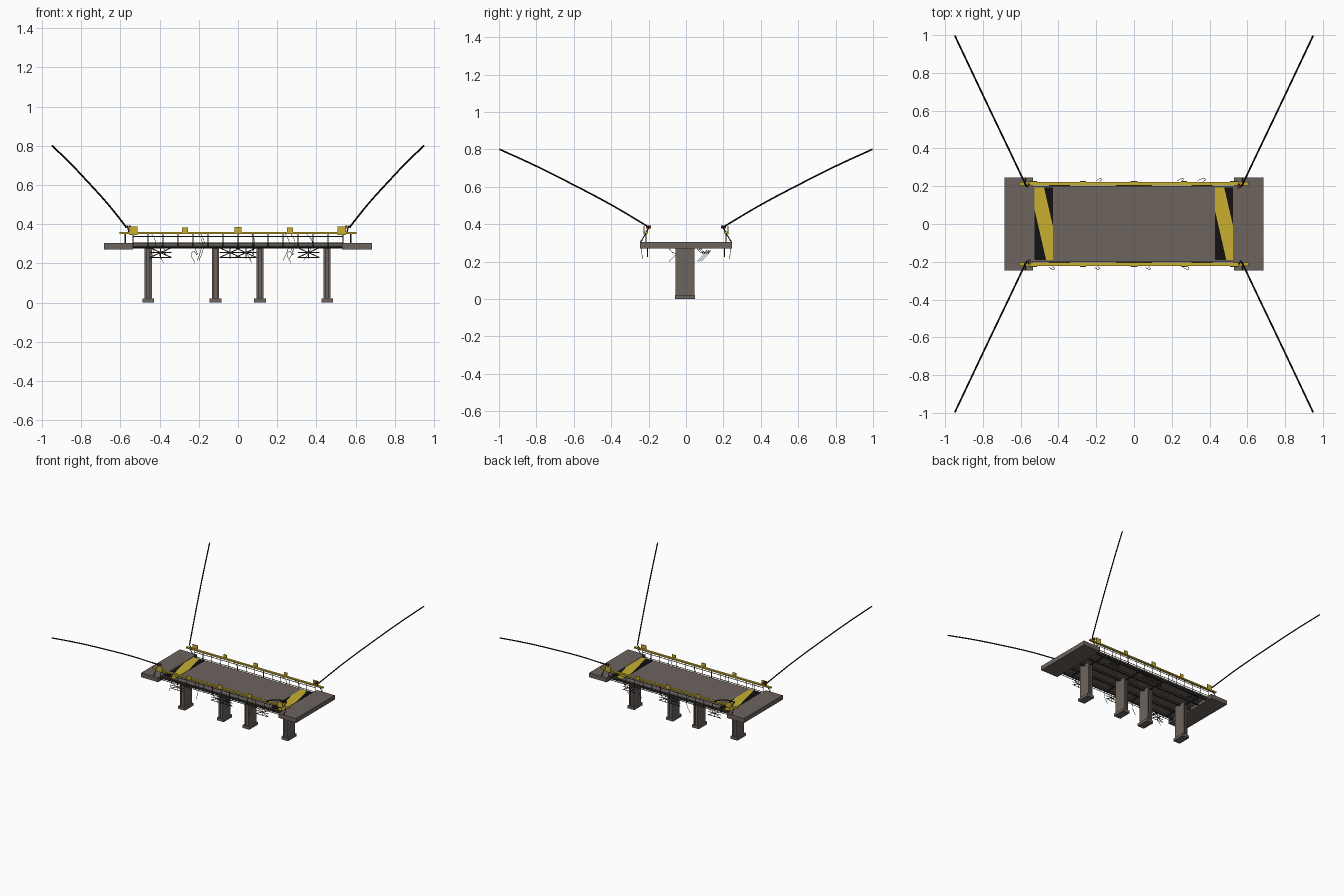
import bpy, bmesh, random
from mathutils import Vector

if "Cube" in bpy.data.objects:
    bpy.data.objects.remove(bpy.data.objects["Cube"])

random.seed(4)


def mat(name, rgb):
    m = bpy.data.materials.new(name)
    m.diffuse_color = (*rgb, 1)
    m.use_nodes = True
    m.node_tree.nodes["Principled BSDF"].inputs["Base Color"].default_value = m.diffuse_color
    return m


CONCRETE = mat("warm grey concrete", (0.15, 0.125, 0.11))
YELLOW = mat("safety yellow", (0.58, 0.43, 0.03))
BLACK = mat("black paint", (0.006, 0.006, 0.006))
STEEL = mat("dark steel", (0.035, 0.032, 0.028))
RED = mat("rust red", (0.25, 0.03, 0.02))


def make(name, bm, *mats):
    me = bpy.data.meshes.new(name)
    bm.to_mesh(me)
    bm.free()
    for m in mats:
        me.materials.append(m)
    ob = bpy.data.objects.new(name, me)
    bpy.context.collection.objects.link(ob)
    return ob


def add_box(bm, x0, x1, y0, y1, z0, z1):
    vs = bmesh.ops.create_cube(bm, size=1)["verts"]
    for v in vs:
        v.co = Vector((x1 if v.co.x > 0 else x0,
                       y1 if v.co.y > 0 else y0,
                       z1 if v.co.z > 0 else z0))


def boxes(name, m, *dims):
    bm = bmesh.new()
    for d in dims:
        add_box(bm, *d)
    return make(name, bm, m)


def tubes(name, m, paths, r, kind="POLY", res=1):
    cu = bpy.data.curves.new(name, "CURVE")
    cu.dimensions = "3D"
    cu.bevel_depth = r
    cu.bevel_resolution = res
    cu.use_fill_caps = True
    cu.resolution_u = 6
    for pts in paths:
        if kind == "POLY":
            s = cu.splines.new("POLY")
            s.points.add(len(pts) - 1)
            for p, c in zip(s.points, pts):
                p.co = (*c, 1)
        else:
            s = cu.splines.new("BEZIER")
            s.bezier_points.add(len(pts) - 1)
            for p, c in zip(s.bezier_points, pts):
                p.co = c
                p.handle_left_type = p.handle_right_type = "AUTO"
    cu.materials.append(m)
    ob = bpy.data.objects.new(name, cu)
    bpy.context.collection.objects.link(ob)
    return ob


# Bank slabs and deck
boxes("end_slabs", CONCRETE, (-0.685, -0.535, -0.245, 0.245, 0.27, 0.305),
      (0.53, 0.685, -0.245, 0.245, 0.27, 0.305))
boxes("deck", CONCRETE, (-0.535, 0.53, -0.2, 0.2, 0.292, 0.303))

# Girders below the deck
boxes("girders", STEEL, *[(-0.535, 0.53, y - 0.006, y + 0.006, 0.277, 0.292)
                          for y in (-0.19, -0.095, 0, 0.095, 0.19)])

# Piers: two flanges, a recessed core, a footing and a head beam
for i, x in enumerate((-0.458, -0.115, 0.112, 0.455)):
    boxes(f"pier_flanges_{i}", CONCRETE,
          (x - 0.018, x - 0.007, -0.055, 0.045, 0.01, 0.29),
          (x + 0.007, x + 0.018, -0.055, 0.045, 0.01, 0.29))
    boxes(f"pier_core_{i}", CONCRETE, (x - 0.007, x + 0.007, -0.047, 0.037, 0.01, 0.29))
    boxes(f"pier_footing_{i}", CONCRETE, (x - 0.03, x + 0.03, -0.06, 0.047, 0, 0.021))
    boxes(f"head_beam_{i}", STEEL, (x - 0.01, x + 0.01, -0.19, 0.19, 0.274, 0.292))

# Warning stripes: plates cut along two diagonals
for side, cx in (("left", -0.478), ("right", 0.476)):
    bm = bmesh.new()
    add_box(bm, -0.048, 0.048, -0.19, 0.193, 0.302, 0.306)
    for u in (-0.031, 0.046):
        bmesh.ops.bisect_plane(bm, geom=bm.verts[:] + bm.edges[:] + bm.faces[:],
                               plane_co=(u, 0, 0), plane_no=(1, 0.23, 0))
    for f in bm.faces:
        c = f.calc_center_median()
        u = c.x + 0.23 * c.y
        f.material_index = 0 if -0.031 < u < 0.046 else 1
    bmesh.ops.translate(bm, vec=(cx, 0, 0), verts=bm.verts)
    make(f"warning_stripe_{side}", bm, YELLOW, BLACK)

# Railings, plates and braces on both sides
posts = [-0.535 + 1.07 * i / 14 for i in range(15)]
for side, s in (("front", -1), ("back", 1)):
    y = 0.213 * s
    boxes(f"hand_rail_{side}", YELLOW, (-0.605, 0.605, y - 0.009, y + 0.009, 0.351, 0.361))
    tubes(f"rail_posts_{side}", STEEL,
          [[(x, y, 0.278), (x, y, 0.353)] for x in posts], 0.0025, res=0)
    tubes(f"lower_rails_{side}", STEEL,
          [[(-0.535, y, z), (0.535, y, z)] for z in (0.28, 0.303, 0.336)], 0.0025, res=0)
    # short struts leaning outwards at the rail ends
    tubes(f"rail_struts_{side}", STEEL,
          [[(x, 0.245 * s, 0.303), (x, y, 0.352)] for x in (-0.575, 0.575)], 0.003)
    yp = y + 0.012 * s
    boxes(f"marker_plates_{side}", YELLOW,
          *[(x - w, x + w, yp - 0.003, yp + 0.003, 0.367 - w, 0.367 + w)
            for x, w in ((-0.535, 0.022), (-0.27, 0.015), (0, 0.018),
                         (0.265, 0.015), (0.53, 0.022))])
    braces = []
    yb = 0.205 * s
    for x in (-0.395, -0.04, 0.04, 0.36):
        a, b = x - 0.055, x + 0.055
        braces += [[(a, yb, 0.23), (b, yb, 0.28)], [(a, yb, 0.28), (b, yb, 0.23)],
                   [(a, yb, 0.23), (b, yb, 0.23)], [(a, yb, 0.255), (b, yb, 0.255)],
                   [(x, yb, 0.225), (x, yb, 0.29)]]
    tubes(f"cross_braces_{side}", STEEL, braces, 0.0025, res=0)

# Loose wires over the edge and under the deck
wires = []
for x, s in ((-0.44, -1), (-0.2, -1), (0.27, -1), (-0.19, 1), (0.07, -1), (0.24, 1), (0.35, 1)):
    d = random.uniform(0.015, 0.03)
    wires.append([(x, 0.213 * s, 0.35), (x + d, 0.235 * s, 0.31),
                  (x + d / 2, 0.24 * s, 0.26), (x - d / 2, 0.23 * s, 0.215)])
for x, y in ((-0.22, 0.06), (0.07, 0.05), (0.27, 0.07), (-0.38, -0.1)):
    wires.append([(x, y, 0.28), (x + 0.01, y + 0.04, 0.245),
                  (x - 0.01, y + 0.06, 0.26), (x, y + 0.01, 0.2)])
tubes("loose_wires", STEEL, wires, 0.0014, "BEZIER", 0)

# Long stay cables from the four corners
tubes("stay_cables", BLACK,
      [[(sx * 0.57, sy * 0.2, 0.385), (sx * 0.66, sy * 0.39, 0.498),
        (sx * 0.77, sy * 0.62, 0.62), (sx * 0.86, sy * 0.81, 0.715),
        (sx * 0.948, sy * 0.996, 0.8)]
       for sx in (-1, 1) for sy in (-1, 1)], 0.0045, "BEZIER")

# Cable anchors: shackle posts with red clamps on two corners
tubes("cable_anchors", STEEL,
      [[(sx * 0.555, sy * 0.213, 0.355), (sx * 0.565, sy * 0.195, 0.39),
        (sx * 0.575, sy * 0.205, 0.385)]
       for sx in (-1, 1) for sy in (-1, 1)], 0.004)
boxes("red_clamps", RED, *[(s * 0.553 - 0.006, s * 0.553 + 0.006, s * 0.2 - 0.014,
                            s * 0.2 + 0.014, 0.378, 0.394) for s in (-1, 1)])
